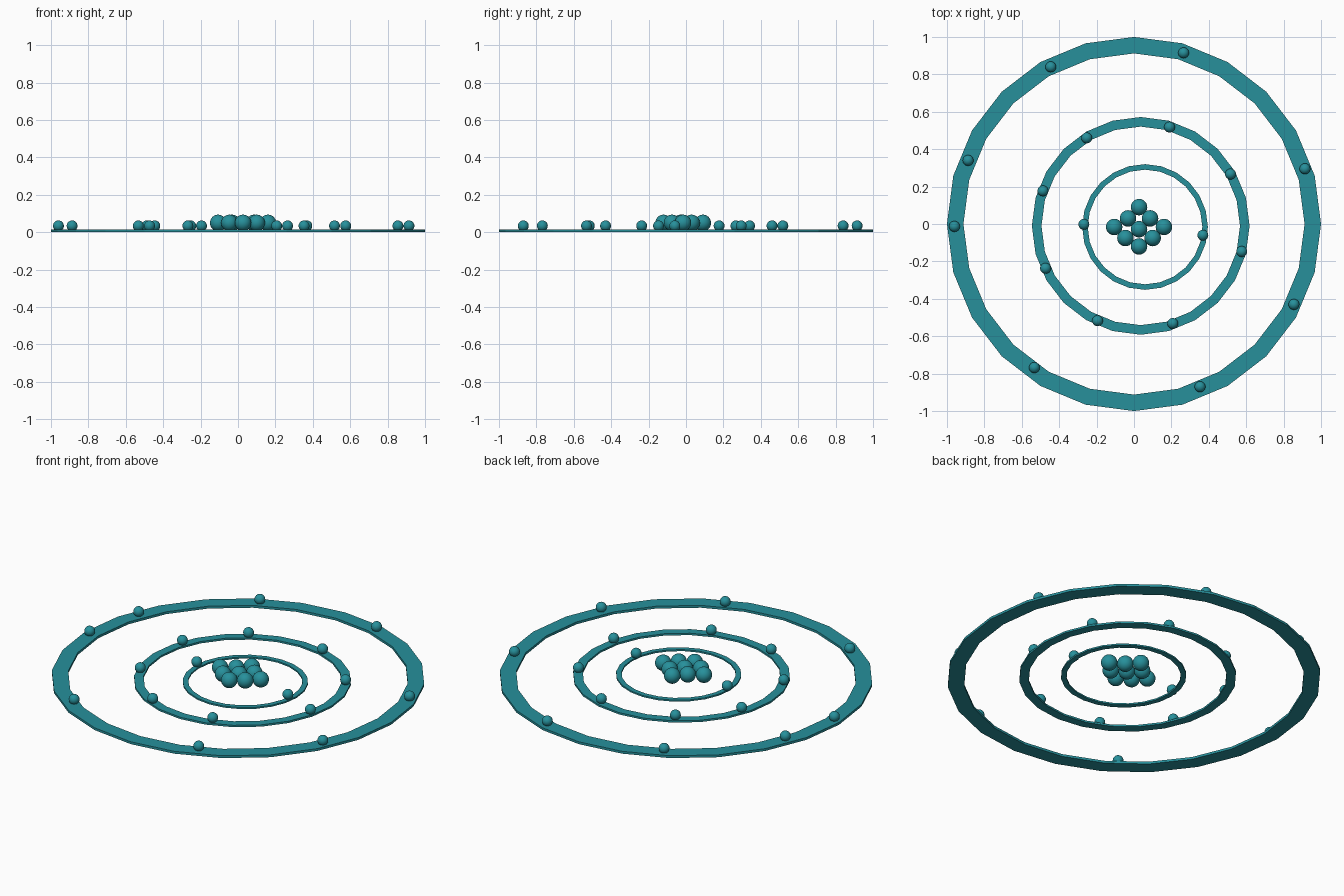
import bpy, bmesh, math

if "Cube" in bpy.data.objects:
    bpy.data.objects.remove(bpy.data.objects["Cube"])

teal = bpy.data.materials.new("teal")
teal.diffuse_color = (0.02, 0.28, 0.33, 1)
teal.use_nodes = True
teal.node_tree.nodes["Principled BSDF"].inputs["Base Color"].default_value = teal.diffuse_color


def finish(name, bm, loc, smooth):
    mesh = bpy.data.meshes.new(name)
    bmesh.ops.recalc_face_normals(bm, faces=bm.faces[:])
    for f in bm.faces:
        f.smooth = smooth
    bm.to_mesh(mesh)
    bm.free()
    mesh.materials.append(teal)
    ob = bpy.data.objects.new(name, mesh)
    ob.location = loc
    bpy.context.collection.objects.link(ob)


def ring(name, x, y, r, z0, z1, sides=24):
    bm = bmesh.new()
    profile = [(r, z0), (r, z1), (r * 0.912, z1), (r * 0.912, z0)]
    loops = []
    for i in range(sides):
        a = math.tau * i / sides
        loops.append([bm.verts.new((p * math.cos(a), p * math.sin(a), z)) for p, z in profile])
    for i in range(sides):
        a, b = loops[i], loops[(i + 1) % sides]
        for j in range(4):
            k = (j + 1) % 4
            bm.faces.new((a[j], b[j], b[k], a[k]))
    finish(name, bm, (x, y, 0), False)


def ball(name, x, y, z, r):
    bm = bmesh.new()
    bmesh.ops.create_uvsphere(bm, u_segments=24, v_segments=16, radius=r)
    finish(name, bm, (x, y, z), True)


# Flat orbit rings, slightly off-centre from each other
ring("outer_orbit", 0, 0, 1.0, 0, 0.014)
ring("middle_orbit", 0.036, -0.01, 0.582, 0.002, 0.013)
ring("inner_orbit", 0.059, -0.016, 0.336, 0.003, 0.012)

# Electrons sitting on the orbits
shells = {
    "outer_electron": [(-.445, .84), (.265, .915), (-.887, .34), (.914, .295),
                       (-.96, -.013), (.855, -.43), (-.533, -.768), (.353, -.87)],
    "middle_electron": [(-.253, .46), (.19, .518), (-.487, .177), (.516, .267),
                        (.576, -.147), (-.473, -.237), (-.195, -.517), (.207, -.532)],
    "inner_electron": [(-.268, -.002), (.368, -.06)],
}
for name, spots in shells.items():
    for i, (x, y) in enumerate(spots):
        ball(f"{name}_{i + 1}", x, y, 0.034, 0.029)

# Nucleus cluster, mirrored about its own centre line
cx = 0.027
nucleus = [(0, .09), (0, -.028), (0, -.12)]
for dx, y in [(.059, .03), (.133, -.016), (.073, -.075)]:
    nucleus += [(dx, y), (-dx, y)]
for i, (dx, y) in enumerate(nucleus):
    ball(f"nucleon_{i + 1}", cx + dx, y, 0.05, 0.044)
